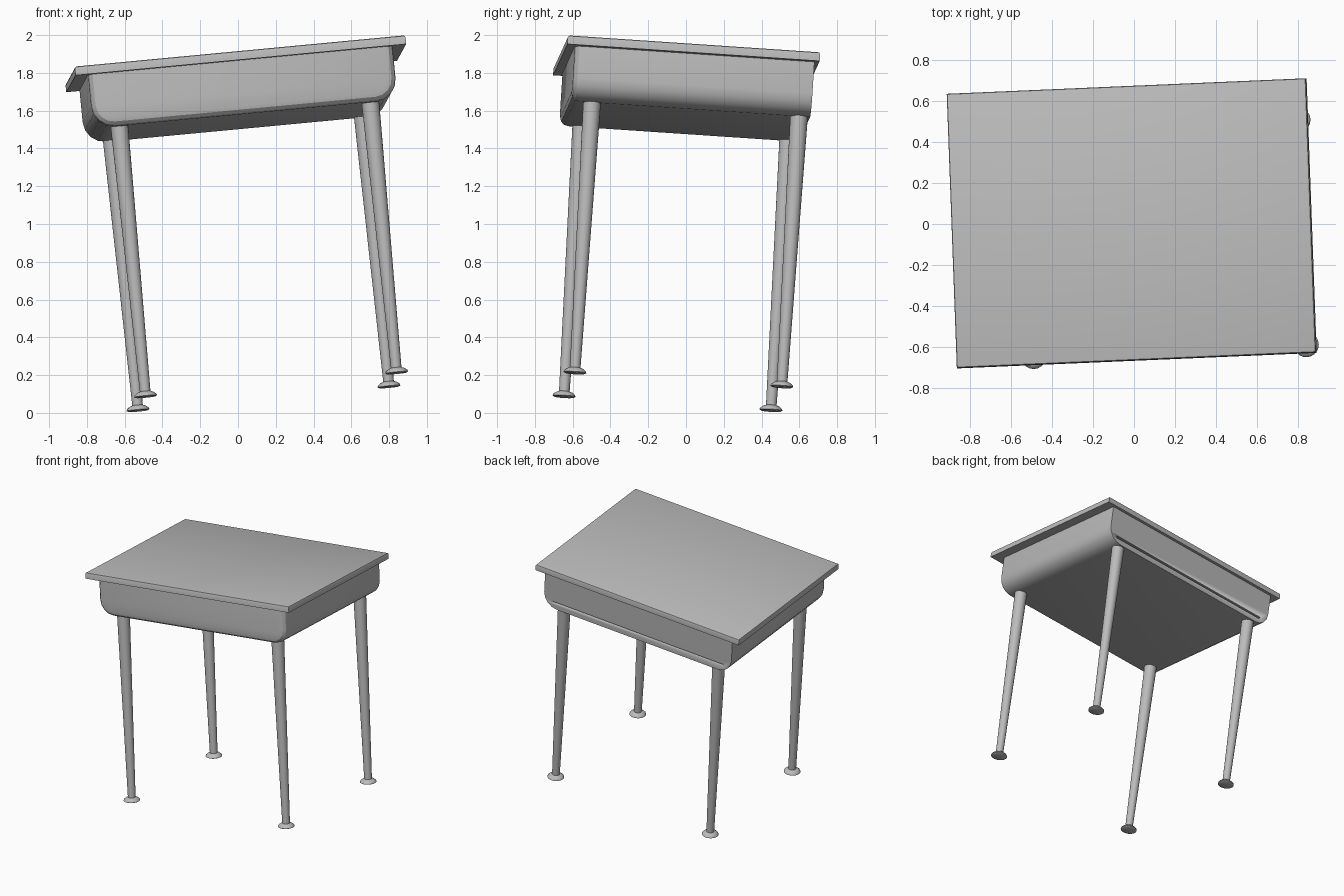
import bpy, bmesh, math
from mathutils import Matrix, Vector

if "Cube" in bpy.data.objects:
    bpy.data.objects.remove(bpy.data.objects["Cube"])

# One grey material for the whole desk
grey = bpy.data.materials.new("plain grey")
grey.use_nodes = True
COLOUR = (0.5, 0.5, 0.5, 1)
grey.diffuse_color = COLOUR
grey.node_tree.nodes["Principled BSDF"].inputs["Base Color"].default_value = COLOUR

# Desk frame: origin at the middle of the tabletop, leaning as one rigid piece
across = Vector((0.995, 0.043, 0.094)).normalized()
back = Vector((-0.037, 0.997, -0.067))
up = across.cross(back).normalized()
back = up.cross(across)
FRAME = Matrix((across, back, up)).transposed().to_4x4()
FRAME.translation = (-0.014, 0.005, 1.872)


def finish(name, bm, angle=35):
    bmesh.ops.recalc_face_normals(bm, faces=bm.faces)
    mesh = bpy.data.meshes.new(name)
    bm.to_mesh(mesh)
    bm.free()
    mesh.materials.append(grey)
    obj = bpy.data.objects.new(name, mesh)
    bpy.context.collection.objects.link(obj)
    obj.matrix_world = FRAME
    bpy.ops.object.select_all(action="DESELECT")
    obj.select_set(True)
    bpy.context.view_layer.objects.active = obj
    bpy.ops.object.shade_smooth_by_angle(angle=math.radians(angle))
    return obj


def box(low, high):
    bm = bmesh.new()
    bmesh.ops.create_cube(bm, size=1)
    low, high = Vector(low), Vector(high)
    for v in bm.verts:
        v.co = [(a + b) / 2 + c * (b - a) for a, b, c in zip(low, high, v.co)]
    return bm


def turned(name, profile, x, y, steps=20):
    """Solid of revolution from (radius, height) points."""
    bm = bmesh.new()
    rings = []
    for r, z in profile:
        angles = [math.tau * i / steps for i in range(steps)]
        rings.append([bm.verts.new((x + r * math.cos(a), y + r * math.sin(a), z)) for a in angles])
    for low, high in zip(rings, rings[1:]):
        for i in range(steps):
            j = (i + 1) % steps
            bm.faces.new((low[i], low[j], high[j], high[i]))
    bm.faces.new(rings[0])
    bm.faces.new(rings[-1])
    return finish(name, bm)


# Tabletop with a softened upper edge
bm = box((-0.88, -0.67, -0.047), (0.88, 0.67, 0))
rim = [e for e in bm.edges if all(v.co.z > -0.01 for v in e.verts)]
bmesh.ops.bevel(bm, geom=rim, offset=0.012, segments=2, profile=0.5, affect="EDGES")
finish("tabletop", bm)

# Storage tray: a U-shaped section with rounded lower corners, run front to back
HALF, TOP, BOTTOM, R, SEGS = 0.81, -0.04, -0.33, 0.115, 4
right_half = [(HALF, TOP)]
for i in range(SEGS + 1):
    a = math.pi / 2 * i / SEGS
    right_half.append((HALF - R + R * math.cos(a), BOTTOM + R - R * math.sin(a)))
section = right_half + [(-x, z) for x, z in reversed(right_half)]
bm = bmesh.new()
front = bm.faces.new([bm.verts.new((x, -0.625, z)) for x, z in section])
run = bmesh.ops.extrude_face_region(bm, geom=[front], use_keep_orig=True)
for v in run["geom"]:
    if isinstance(v, bmesh.types.BMVert):
        v.co.y = 0.645
# Rounded border around the front, except under the tabletop
border = [e for e in bm.edges if all(v.co.y < 0 for v in e.verts)
          and not all(v.co.z > TOP - 0.01 for v in e.verts)]
bmesh.ops.bevel(bm, geom=border, offset=0.045, segments=3, profile=0.5, affect="EDGES")
tray = finish("tray", bm, 25)

# Narrow slot along the foot of the back panel
slot = finish("slot_cutter", box((-0.74, 0.6, -0.288), (0.74, 0.7, -0.272)))
slot.hide_render = True
slot.hide_viewport = True
cut = tray.modifiers.new("slot", "BOOLEAN")
cut.operation = "DIFFERENCE"
cut.solver = "EXACT"
cut.object = slot

# Tapered legs on flared glides
FLOOR = -1.772
for side, x in (("left", 0.668), ("right", -0.668)):
    for end, y in (("front", -0.512), ("back", 0.587)):
        turned(f"{end}_{side}_leg", [(0.028, FLOOR + 0.02), (0.047, BOTTOM + 0.02)], x, y)
        glide = [(0.052, 0), (0.061, 0.005), (0.058, 0.014), (0.044, 0.025), (0.029, 0.031)]
        turned(f"{end}_{side}_glide", [(r, FLOOR + h) for r, h in glide], x, y)
